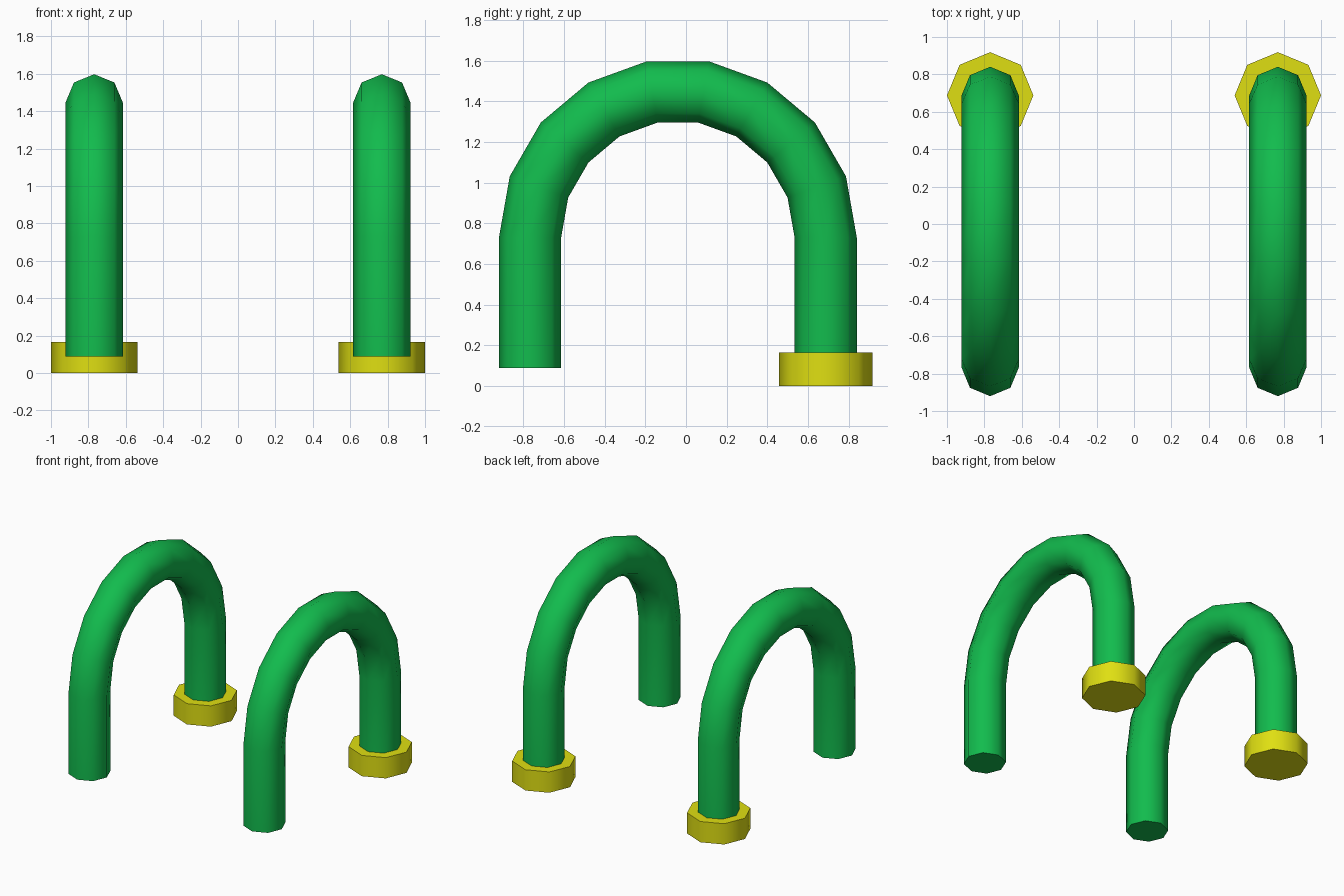
import bpy, bmesh, math
from mathutils import Vector

if "Cube" in bpy.data.objects:
    bpy.data.objects.remove(bpy.data.objects["Cube"])

SIDES = 8
TUBE_R, BEND_R = 0.153, 0.7275
MID_Y, BEND_Z, END_Z = -0.04, 0.73, 0.087
CAP_R, CAP_H = 0.231, 0.165
SIDE_X = 0.769


def material(name, color):
    m = bpy.data.materials.new(name)
    m.diffuse_color = (*color, 1)
    m.use_nodes = True
    m.node_tree.nodes["Principled BSDF"].inputs["Base Color"].default_value = m.diffuse_color
    return m


green = material("green", (0.006, 0.50, 0.075))
yellow = material("yellow", (0.74, 0.74, 0.006))


def loft(name, rings, mat):
    """Skin a list of (centre, outward direction, radius) rings and close both ends."""
    bm = bmesh.new()
    loops = []
    for centre, out, r in rings:
        loop = []
        for i in range(SIDES):
            a = 2 * math.pi * i / SIDES
            loop.append(bm.verts.new(centre + r * (math.cos(a) * out + math.sin(a) * Vector((1, 0, 0)))))
        loops.append(loop)
    for a, b in zip(loops, loops[1:]):
        for i in range(SIDES):
            j = (i + 1) % SIDES
            bm.faces.new((a[i], a[j], b[j], b[i]))
    bm.faces.new(loops[0])
    bm.faces.new(loops[-1])
    bmesh.ops.recalc_face_normals(bm, faces=bm.faces)
    me = bpy.data.meshes.new(name)
    bm.to_mesh(me)
    bm.free()
    me.materials.append(mat)
    ob = bpy.data.objects.new(name, me)
    bpy.context.collection.objects.link(ob)
    bpy.ops.object.select_all(action='DESELECT')
    ob.select_set(True)
    bpy.context.view_layer.objects.active = ob
    bpy.ops.object.shade_smooth_by_angle(angle=math.radians(50))


for label, x in (("left", -SIDE_X), ("right", SIDE_X)):
    # arched tube: straight leg, half-circle bend in 20 degree steps, straight leg
    rings = [(Vector((x, MID_Y - BEND_R, END_Z)), Vector((0, -1, 0)), TUBE_R)]
    for k in range(10):
        a = math.radians(180 - 20 * k)
        out = Vector((0, math.cos(a), math.sin(a)))
        rings.append((Vector((x, MID_Y, BEND_Z)) + BEND_R * out, out, TUBE_R))
    rings.append((Vector((x, MID_Y + BEND_R, END_Z)), Vector((0, 1, 0)), TUBE_R))
    loft(label + "_tube", rings, green)

    # foot cap on the back leg
    y = MID_Y + BEND_R
    loft(label + "_foot_cap",
         [(Vector((x, y, z)), Vector((0, 1, 0)), CAP_R) for z in (0, CAP_H)], yellow)
